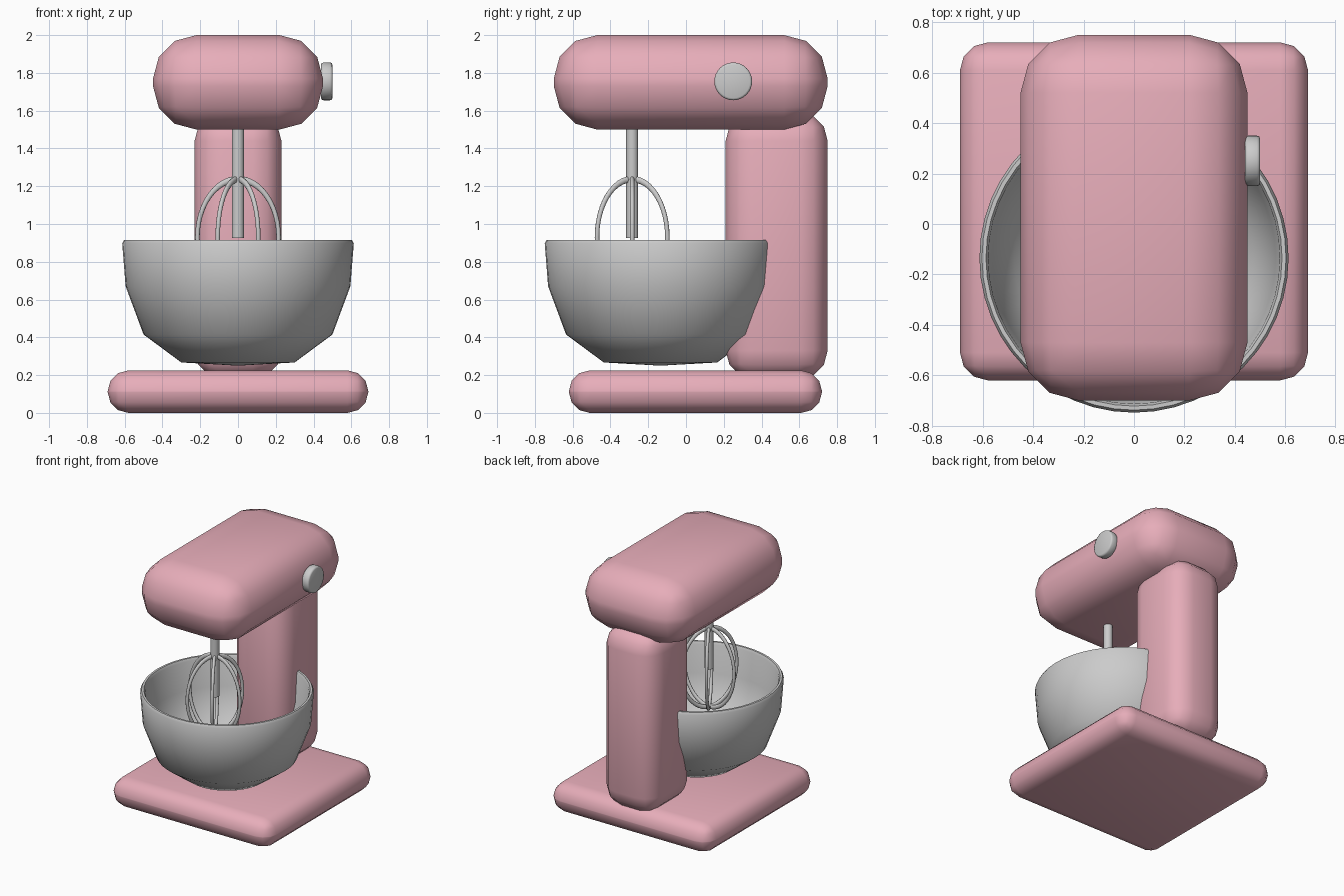
import bpy, math

if "Cube" in bpy.data.objects:
    bpy.data.objects.remove(bpy.data.objects["Cube"])

pink = bpy.data.materials.new("pink_enamel")
pink.diffuse_color = (0.80, 0.42, 0.49, 1)
pink.use_nodes = True
pink.node_tree.nodes["Principled BSDF"].inputs["Base Color"].default_value = pink.diffuse_color


def finish(name, angle=50, mat=None):
    ob = bpy.context.object
    ob.name = name
    if mat:
        ob.data.materials.append(mat)
    bpy.ops.object.shade_smooth_by_angle(angle=math.radians(angle))
    return ob


def bevel(ob, width, segments=3, angle=30):
    m = ob.modifiers.new("round", 'BEVEL')
    m.width, m.segments = width, segments
    m.limit_method, m.angle_limit = 'ANGLE', math.radians(angle)
    bpy.ops.object.modifier_apply(modifier=m.name)


def rounded_box(name, lo, hi, radius):
    bpy.ops.mesh.primitive_cube_add(size=1, location=[(a + b) / 2 for a, b in zip(lo, hi)])
    ob = bpy.context.object
    ob.scale = [b - a for a, b in zip(lo, hi)]
    bpy.ops.object.transform_apply(location=False, rotation=False)
    bevel(ob, radius)
    return finish(name, mat=pink)


# Pink body
rounded_box("base", (-0.69, -0.62, 0), (0.69, 0.72, 0.225), 0.11)
rounded_box("column", (-0.23, 0.21, 0.18), (0.23, 0.75, 1.59), 0.15)
rounded_box("head", (-0.45, -0.70, 1.5), (0.45, 0.75, 2.0), 0.23)

# Speed knob
bpy.ops.mesh.primitive_cylinder_add(vertices=32, radius=0.1, depth=0.06,
                                    location=(0.47, 0.25, 1.755), rotation=(0, math.pi / 2, 0))
bevel(bpy.context.object, 0.012, 2, 60)
finish("speed_knob")

# Bowl: lathed wall with an inner skin
outer = [(0.30, 0.267), (0.50, 0.415), (0.595, 0.67), (0.613, 0.897), (0.603, 0.915)]
inner = [(0.587, 0.915), (0.578, 0.897), (0.562, 0.68), (0.475, 0.44), (0.285, 0.30)]
profile = outer + inner
n = 48
verts = [(r * math.cos(2 * math.pi * i / n), r * math.sin(2 * math.pi * i / n), z)
         for r, z in profile for i in range(n)]
faces = [(k * n + i, k * n + (i + 1) % n, (k + 1) * n + (i + 1) % n, (k + 1) * n + i)
         for k in range(len(profile) - 1) for i in range(n)]
bottom, floor = len(verts), len(verts) + 1
verts += [(0, 0, 0.25), (0, 0, 0.282)]
last = (len(profile) - 1) * n
for i in range(n):
    j = (i + 1) % n
    faces += [(bottom, j, i), (floor, last + i, last + j)]
mesh = bpy.data.meshes.new("bowl")
mesh.from_pydata(verts, [], faces)
bowl = bpy.data.objects.new("bowl", mesh)
bowl.location = (0, -0.135, 0)
bpy.context.collection.objects.link(bowl)
bpy.ops.object.select_all(action='DESELECT')
bowl.select_set(True)
bpy.context.view_layer.objects.active = bowl
finish("bowl")

# Whisk: shaft and three crossing wire loops
bpy.ops.mesh.primitive_cylinder_add(vertices=24, radius=0.032, depth=0.625,
                                    location=(0, -0.285, 1.2375))
finish("whisk_shaft")
for k in range(3):
    bpy.ops.mesh.primitive_torus_add(major_segments=48, minor_segments=10,
                                     major_radius=0.215, minor_radius=0.012,
                                     location=(0, -0.285, 0.93),
                                     rotation=(math.pi / 2, 0, k * math.pi / 3))
    bpy.context.object.scale = (1, 1.43, 1)
    finish(f"whisk_wire_{k + 1}")
